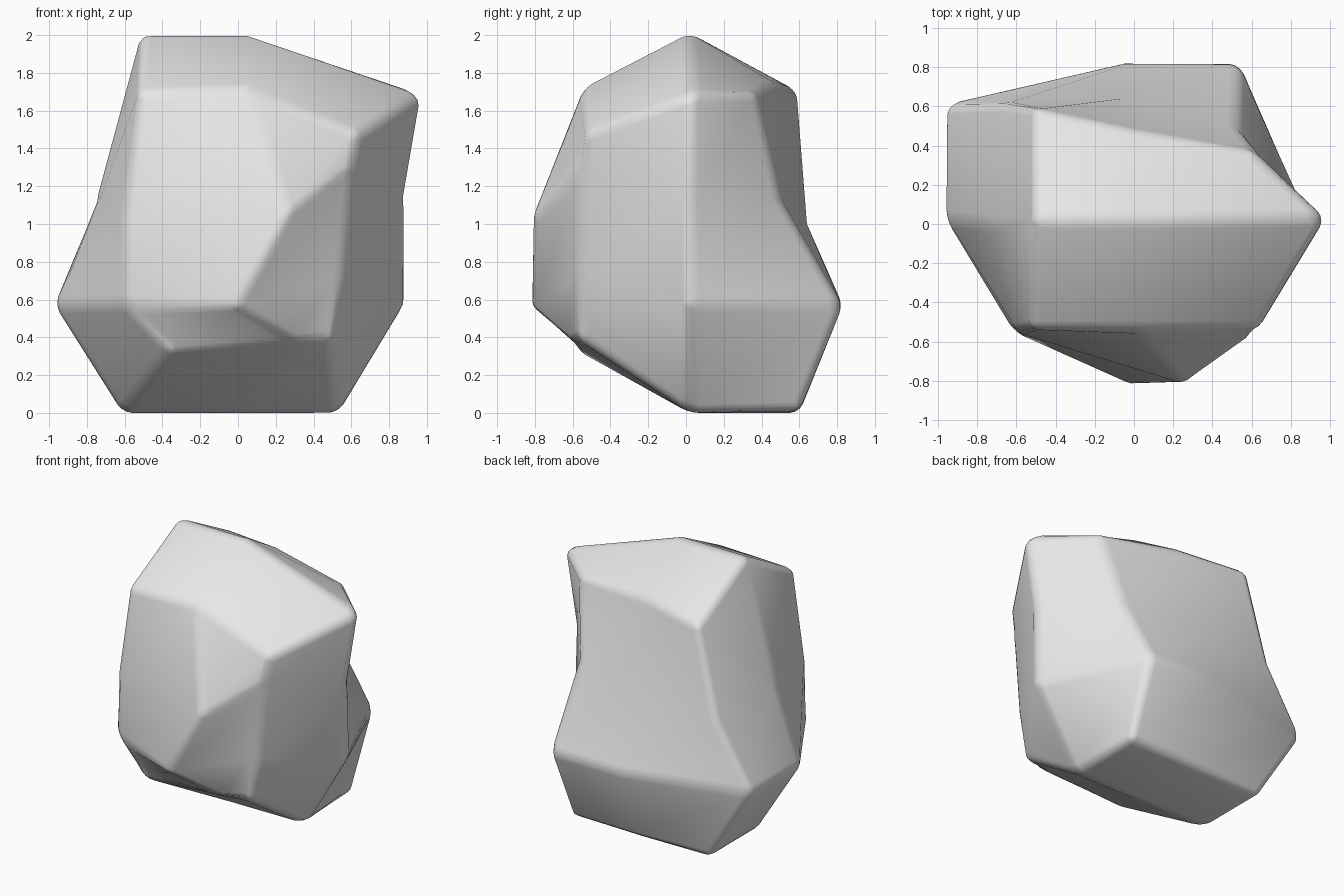
import bpy
import bmesh

cube = bpy.data.objects.get("Cube")
if cube:
    bpy.data.objects.remove(cube, do_unlink=True)

# Grey stone
stone = bpy.data.materials.new("light_grey_stone")
stone.use_nodes = True
colour = (0.8, 0.8, 0.8, 1)
stone.diffuse_color = colour
stone.node_tree.nodes["Principled BSDF"].inputs["Base Color"].default_value = colour

# Rings of the boulder, each counterclockwise from the front left corner
foot = [(-.36, -.58, .33), (.3, -.59, .38), (.5, -.57, .39), (.53, .02, 0),
        (.53, .6, .01), (-.05, .6, 0), (-.61, .6, 0), (-.61, .02, 0)]
belly = [(-.61, -.55, .57), (-.02, -.83, .56), (.55, -.56, .72), (.89, .02, .57),
         (.54, .83, .57), (-.05, .83, .57), (-.97, .61, .58), (-.97, .02, .57)]
waist = [(-.61, -.55, 1.04), (.27, -.82, 1.04), (.6, -.55, 1.28), (.89, .02, 1.15),
         (.52, .5, 1.13), (-.06, .64, 1), (-.68, .62, 1.04), (-.75, 0, 1.12)]
shoulder = [(-.53, -.54, 1.7), (.05, -.54, 1.72), (.64, -.54, 1.48), (.985, .03, 1.69),
            (.61, .37, 1.7), (0, .48, 1.74), (-.51, .6, 1.7), (-.51, .02, 2.01)]
foot_centre = (-.05, .02, 0)
crown_centre = (.05, .02, 2.01)

bm = bmesh.new()


def close_ring(ring, centre):
    """Cap a ring with four quads that meet at one centre point."""
    middle = bm.verts.new(centre)
    count = len(ring)
    for i in range(1, count, 2):
        bm.faces.new((middle, ring[i], ring[(i + 1) % count], ring[(i + 2) % count]))


# Sides and caps
rings = [[bm.verts.new(p) for p in ring] for ring in (foot, belly, waist, shoulder)]
for lower, upper in zip(rings, rings[1:]):
    for i in range(len(lower)):
        j = (i + 1) % len(lower)
        bm.faces.new((lower[i], lower[j], upper[j], upper[i]))
close_ring(rings[0], foot_centre)
close_ring(rings[-1], crown_centre)
bmesh.ops.recalc_face_normals(bm, faces=bm.faces[:])

mesh = bpy.data.meshes.new("boulder")
bm.to_mesh(mesh)
bm.free()
mesh.materials.append(stone)
boulder = bpy.data.objects.new("boulder", mesh)
bpy.context.collection.objects.link(boulder)

# Worn edges
bpy.ops.object.select_all(action="DESELECT")
boulder.select_set(True)
bpy.context.view_layer.objects.active = boulder
bpy.ops.object.shade_smooth()
bevel = boulder.modifiers.new("worn_edges", "BEVEL")
bevel.width = 0.05
bevel.segments = 3
bevel.limit_method = "ANGLE"
bevel.angle_limit = 0.42
